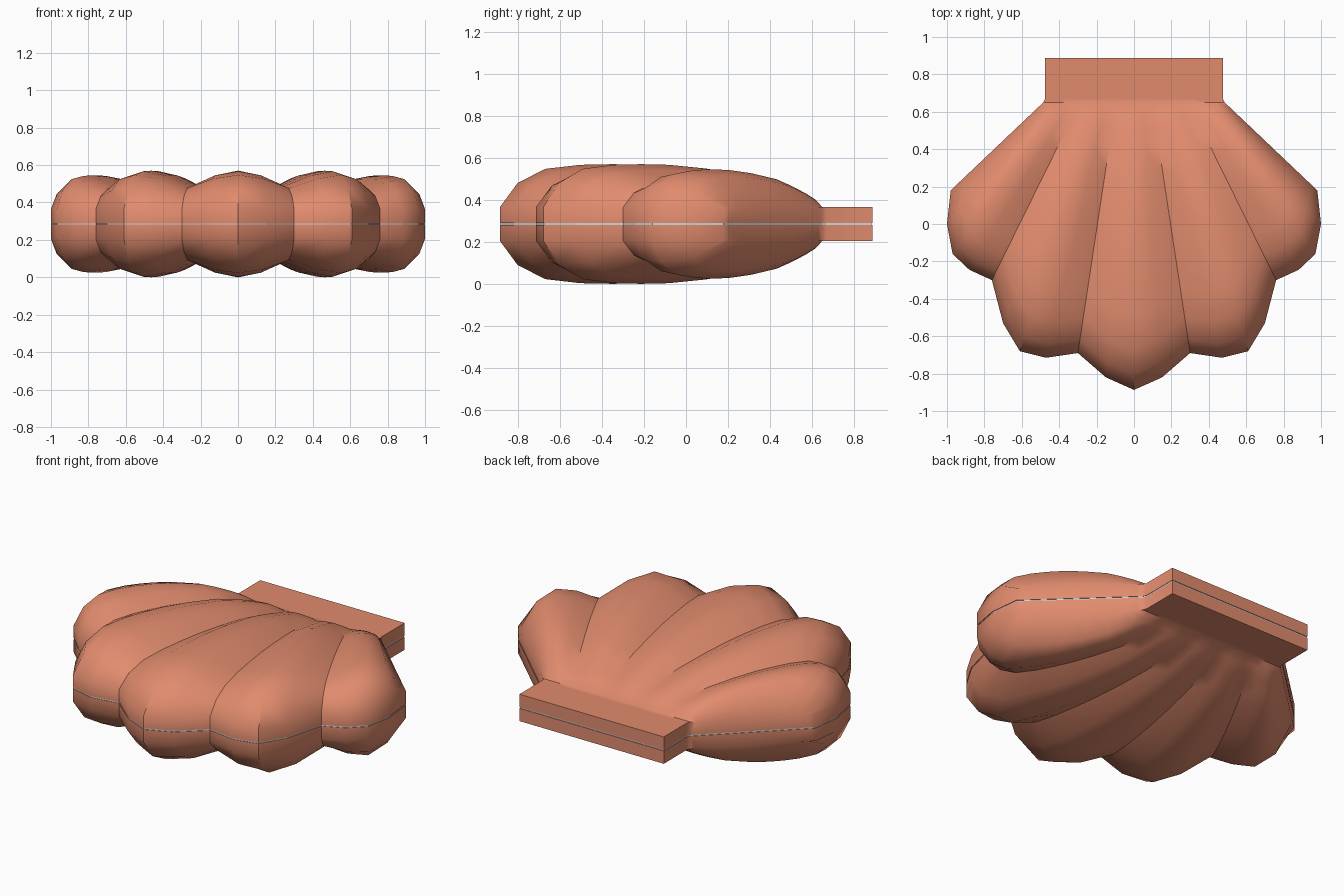
import bpy, bmesh

if "Cube" in bpy.data.objects:
    bpy.data.objects.remove(bpy.data.objects["Cube"])

MID, RIM = 0.285, 0.08          # seam height, half thickness of the rim
GAP = 0.004
HINGE_Y, BACK_Y = 0.65, 0.888


def material(name, rgb):
    m = bpy.data.materials.new(name)
    m.diffuse_color = (*rgb, 1)
    m.use_nodes = True
    m.node_tree.nodes["Principled BSDF"].inputs["Base Color"].default_value = m.diffuse_color
    return m


coral = material("coral", (0.75, 0.26, 0.155))
pale = material("pale grey", (0.62, 0.66, 0.68))

# Half of the scalloped rim, centre rib to side: (x, y, rib height)
RIM_PTS = [(0, -0.887, 0.205), (0.15, -0.82, 0.182), (0.30, -0.69, 0.125),
           (0.47, -0.715, 0.182), (0.61, -0.68, 0.205), (0.70, -0.53, 0.178),
           (0.76, -0.30, 0.122), (0.88, -0.245, 0.162), (0.97, -0.16, 0.18),
           (1.0, 0.0, 0.145), (0.98, 0.18, 0.0)]
# Lengthwise rib profile from hinge to rim: (t, share of rib height)
PROFILE = [(0, 0), (0.04, 0.2), (0.1, 0.37), (0.18, 0.56), (0.27, 0.74), (0.42, 0.9),
           (0.55, 0.985), (0.65, 1), (0.75, 0.985), (0.86, 0.89), (0.945, 0.56), (1, 0)]


def columns():
    for i in range(-10, 11):
        x, y, h = RIM_PTS[abs(i)]
        yield 0.0485 * i, (x if i >= 0 else -x), y, h


def finish(bm, name, mat):
    bmesh.ops.recalc_face_normals(bm, faces=bm.faces)
    me = bpy.data.meshes.new(name)
    bm.to_mesh(me)
    bm.free()
    ob = bpy.data.objects.new(name, me)
    bpy.context.collection.objects.link(ob)
    me.materials.append(mat)
    return ob


def shell_half(name, side):
    bm = bmesh.new()
    grid = []
    for hx, x, y, h in columns():
        col = [bm.verts.new((hx * 0.98, BACK_Y, MID + side * RIM)),
               bm.verts.new((hx * 0.98, HINGE_Y + 0.02, MID + side * RIM))]
        for t, p in PROFILE:
            col.append(bm.verts.new((hx + (x - hx) * t, HINGE_Y + (y - HINGE_Y) * t,
                                     MID + side * (RIM + h * p))))
        grid.append(col)
    for a, b in zip(grid, grid[1:]):
        for j in range(len(a) - 1):
            bm.faces.new((a[j], a[j + 1], b[j + 1], b[j]))
    # vertical rim wall and flat inner face
    edge = [e for e in bm.edges if e.is_boundary]
    new = bmesh.ops.extrude_edge_only(bm, edges=edge)["geom"]
    for v in new:
        if isinstance(v, bmesh.types.BMVert):
            v.co.z = MID + side * GAP
    bmesh.ops.holes_fill(bm, edges=[e for e in bm.edges if e.is_boundary], sides=0)
    ob = finish(bm, name, coral)
    bpy.ops.object.select_all(action='DESELECT')
    ob.select_set(True)
    bpy.context.view_layer.objects.active = ob
    bpy.ops.object.shade_smooth_by_angle(angle=0.72)


shell_half("upper_shell", 1)
shell_half("lower_shell", -1)

# Thin pale seam between the two halves
bm = bmesh.new()
cols = list(columns())
loop = [(x, y) for _, x, y, _ in cols]
loop += [(0.485, HINGE_Y), (0.475, HINGE_Y + 0.02), (0.475, BACK_Y),
         (-0.475, BACK_Y), (-0.475, HINGE_Y + 0.02), (-0.485, HINGE_Y)]
face = bm.faces.new([bm.verts.new((x * 0.996, y * 0.996, MID - GAP)) for x, y in loop])
top = bmesh.ops.extrude_face_region(bm, geom=[face])["geom"]
for v in top:
    if isinstance(v, bmesh.types.BMVert):
        v.co.z = MID + GAP
finish(bm, "seam", pale)

# Stand on the ground
for ob in bpy.data.objects:
    for v in ob.data.vertices:
        v.co.z -= 0.0
